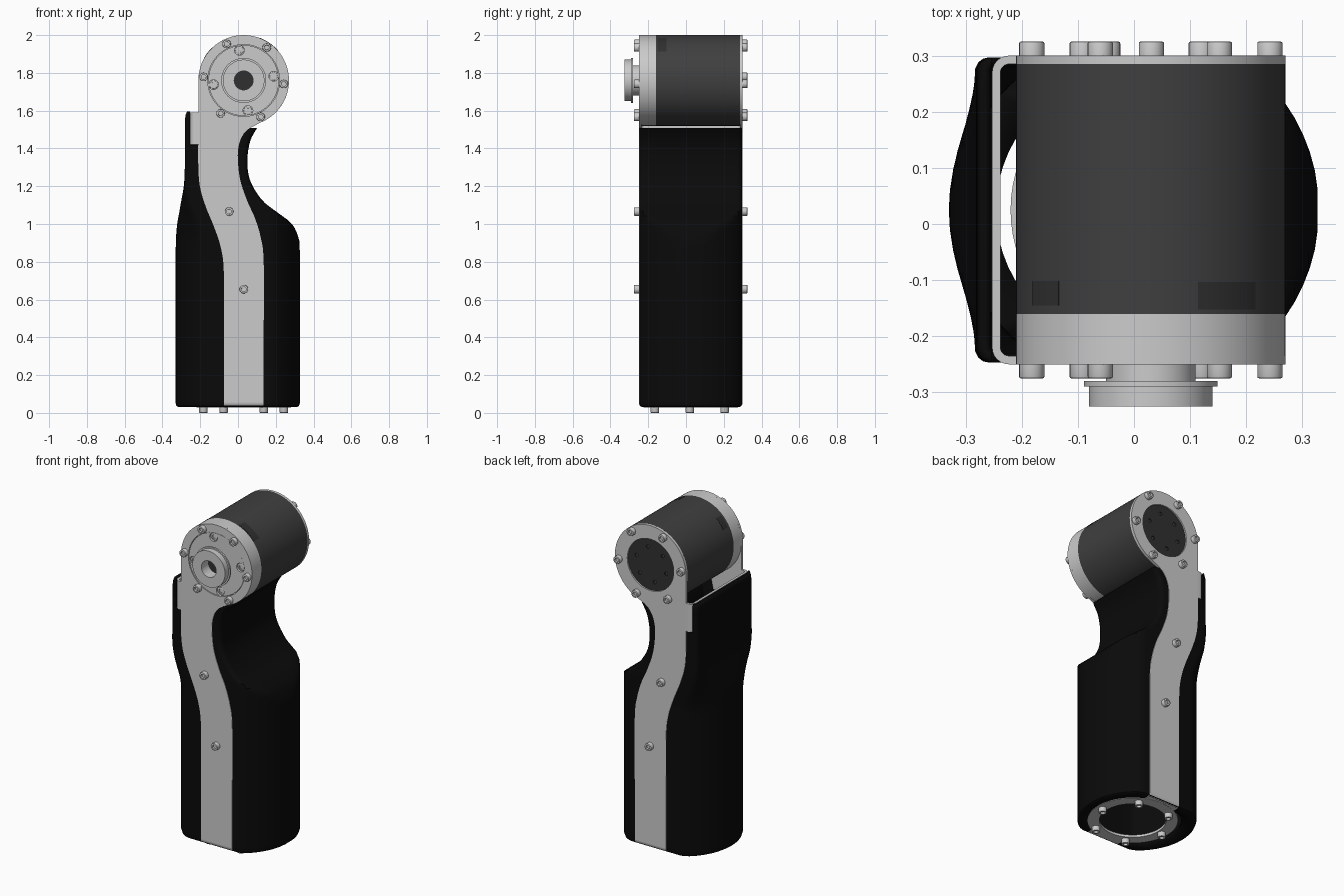
import bpy, bmesh
from math import sin, cos, pi, sqrt, radians
from mathutils import Vector, Matrix

if "Cube" in bpy.data.objects:
    bpy.data.objects.remove(bpy.data.objects["Cube"])

YC = 0.025            # middle of the body in y
MX, MZ, MR = 0.03, 1.76, 0.24   # motor axis and radius


def material(name, v):
    m = bpy.data.materials.new(name)
    m.diffuse_color = (v, v, v, 1)
    m.use_nodes = True
    m.node_tree.nodes["Principled BSDF"].inputs["Base Color"].default_value = m.diffuse_color
    return m


BLACK, DARK, DARKER = material("black", 0.003), material("dark", 0.05), material("darker", 0.03)


def smooth(ob, mat=None):
    bpy.ops.object.select_all(action='DESELECT')
    ob.select_set(True)
    bpy.context.view_layer.objects.active = ob
    bpy.ops.object.shade_smooth_by_angle(angle=radians(32))
    if mat:
        ob.data.materials.clear()
        ob.data.materials.append(mat)
    return ob


def mesh_object(name, bm, mat=None):
    me = bpy.data.meshes.new(name)
    bm.to_mesh(me)
    bm.free()
    ob = bpy.data.objects.new(name, me)
    bpy.context.collection.objects.link(ob)
    return smooth(ob, mat)


def circle(cx, cy, r, n=72, start=0.0):
    return [(cx + r * cos(start + 2 * pi * i / n), cy + r * sin(start + 2 * pi * i / n)) for i in range(n)]


def spline(pts, n=6):
    """Catmull-Rom curve through the points."""
    p = [Vector(q) for q in pts]
    p = [p[0]] + p + [p[-1]]
    out = []
    for i in range(1, len(p) - 2):
        a, b, c, d = p[i - 1:i + 3]
        for k in range(n):
            t = k / n
            out.append(tuple(0.5 * (2 * b + (c - a) * t + (2 * a - 5 * b + 4 * c - d) * t * t
                                    + (3 * b - a - 3 * c + d) * t ** 3)))
    return out + [tuple(pts[-1])]


def plate(name, loops, lo, hi, axis='y', mat=None):
    """Flat outline (with holes) extruded from lo to hi along an axis."""
    cu = bpy.data.curves.new(name, 'CURVE')
    cu.dimensions, cu.fill_mode, cu.extrude = '2D', 'BOTH', 0.5
    for loop in loops:
        s = cu.splines.new('POLY')
        s.points.add(len(loop) - 1)
        for pt, q in zip(s.points, loop):
            pt.co = (q[0], q[1], 0, 1)
        s.use_cyclic_u = True
    tmp = bpy.data.objects.new(name + "_outline", cu)
    bpy.context.collection.objects.link(tmp)
    bm = bmesh.new()
    me = bpy.data.meshes.new_from_object(tmp.evaluated_get(bpy.context.evaluated_depsgraph_get()))
    bm.from_mesh(me)
    bpy.data.objects.remove(tmp)
    bmesh.ops.remove_doubles(bm, verts=bm.verts, dist=1e-5)
    for v in bm.verts:
        a, b, h = v.co.x, v.co.y, lo + (v.co.z + 0.5) * (hi - lo)
        v.co = {'x': (h, a, b), 'y': (a, h, b), 'z': (a, b, h)}[axis]
    bmesh.ops.recalc_face_normals(bm, faces=bm.faces)
    return mesh_object(name, bm, mat)


# Black cover: sections lofted from a round base to a boxy neck
left = spline([(0.03, -0.33), (0.6, -0.33), (0.93, -0.328), (1.08, -0.308), (1.22, -0.285),
               (1.4, -0.281), (1.56, -0.28), (1.6, -0.268)])
right = spline([(0.03, 0.327), (0.5, 0.327), (0.85, 0.327), (0.92, 0.322), (1.0, 0.286), (1.063, 0.206),
                (1.127, 0.127), (1.233, 0.063), (1.34, 0.05), (1.434, 0.063), (1.49, 0.09), (1.6, 0.16)])


def lookup(tab, z):
    for (z0, a), (z1, b) in zip(tab, tab[1:]):
        if z0 <= z <= z1:
            return a + (b - a) * (z - z0) / max(z1 - z0, 1e-9)
    return tab[-1][1]


def section(z, inset=0.0):
    h, r = 0.272 - inset, 0.025
    t = min(max((z - 0.9) / 0.35, 0), 1)
    t = t * t * (3 - 2 * t)
    xl, xr = lookup(left, z) + inset, lookup(right, z) - inset
    R = 0.33 - inset
    ys = [h * sin(pi / 2 * (i / 12 - 1)) for i in range(25)]
    lft, rgt = [], []
    for y in ys:
        e = max(abs(y) - (h - r), 0) / r
        corner = r * (1 - sqrt(max(1 - e * e, 0)))
        arc = sqrt(R * R - y * y)
        rgt.append((min(xr, arc) - corner, y + YC, z))
        lft.append(((1 - t) * max(xl, -arc) + t * xl + corner, y + YC, z))
    return rgt + lft[::-1]


rings = [section(0.032, 0.012), section(0.037, 0.004)] + [section(0.05 + 1.545 * i / 70) for i in range(71)]
lip = []
for x, y, z in rings[0]:
    d = Vector((x, y - YC)).normalized() * 0.246
    lip.append((d.x, d.y + YC, z))
rings.insert(0, lip)
bm = bmesh.new()
vs = [[bm.verts.new(c) for c in ring] for ring in rings]
for a, b in zip(vs, vs[1:]):
    for j in range(len(a)):
        k = (j + 1) % len(a)
        bm.faces.new((a[j], a[k], b[k], b[j]))
cover = mesh_object("cover", bm, BLACK)
sol = cover.modifiers.new("wall", 'SOLIDIFY')
sol.thickness, sol.offset = 0.016, -1
# Cutter that opens the cover below the motor and for the bracket web
cutter = plate("cover_cutter", [[(-0.253, 1.8), (-0.253, 1.42), (-0.02, 1.42), (0.0, 1.508),
                                 (0.5, 1.508), (0.5, 1.8)]], -0.5, 0.5)
cutter.hide_render = True
cutter.hide_set(True)
cut = cover.modifiers.new("opening", 'BOOLEAN')
cut.object, cut.operation, cut.solver = cutter, 'DIFFERENCE', 'EXACT'

# Grey side straps carrying the motor
arc = [(MX + MR * cos(radians(a)), MZ + MR * sin(radians(a))) for a in range(180, -69, -4)]
strap = (spline([(-0.075, 0.055), (-0.075, 0.4), (-0.075, 0.74), (-0.09, 0.87), (-0.125, 0.98), (-0.17, 1.09),
                 (-0.2, 1.19), (-0.21, 1.3), (-0.21, 1.5), (-0.21, 1.74)])
         + arc
         + spline([(0.09, 1.522), (0.045, 1.495), (0.015, 1.45), (0.0, 1.39), (0.001, 1.31), (0.015, 1.22),
                   (0.05, 1.12), (0.09, 1.03), (0.12, 0.93), (0.136, 0.8), (0.136, 0.4), (0.136, 0.055)]))
plate("front_strap", [strap, circle(MX, MZ, 0.19)], -0.25, -0.235)
plate("back_strap", [strap, circle(MX, MZ, 0.157)], 0.285, 0.30)

# Base ring and the bent feet joining it to the straps
plate("base_ring", [circle(MX, YC, 0.25), circle(MX, YC, 0.185)], 0.029, 0.044, 'z')
foot = ([(0.2, 0.045), (0.2, 0.03)]
        + [(0.25 + 0.025 * sin(radians(a)), 0.055 - 0.025 * cos(radians(a))) for a in range(0, 91, 15)]
        + [(0.26, 0.055), (0.25, 0.045)])
for side, name in ((-1, "front_foot"), (1, "back_foot")):
    plate(name, [[(YC + side * a, b) for a, b in foot]], -0.075, 0.136, 'x')


# Bracket web wrapping behind the motor
def u_path(x0, h, r):
    q = [(x0 + r - r * sin(radians(a)), YC - h + r - r * cos(radians(a))) for a in range(0, 91, 15)]
    return [(-0.2, YC - h)] + q + [(x, 2 * YC - y) for x, y in q[::-1]] + [(-0.2, YC + h)]


plate("bracket_web", [u_path(-0.253, 0.275, 0.03) + u_path(-0.238, 0.26, 0.015)[::-1]], 1.42, 1.59, 'z')

# Motor
plate("motor_body", [circle(MX, MZ, MR, 96)], -0.16, 0.285, mat=DARK)
plate("motor_front_ring", [circle(MX, MZ, MR, 96)], -0.235, -0.16)
plate("motor_end_cap", [circle(MX, MZ, 0.156)] +
      [circle(*c, 0.011, 16) for c in circle(MX, MZ, 0.105, 6, 0.3)], 0.284, 0.292, mat=DARKER)
inner_bolts = circle(MX, MZ, 0.161, 4, radians(8))
plate("front_disc", [circle(MX, MZ, 0.187)] + [circle(*c, 0.026, 24) for c in inner_bolts], -0.247, -0.234)
for name, r, lo, hi in (("hub_neck", 0.08, -0.28, -0.246), ("hub_flange", 0.119, -0.29, -0.28),
                        ("hub", 0.11, -0.325, -0.29)):
    plate(name, [circle(MX, MZ, r), circle(MX, MZ, 0.05, 48)], lo, hi)
plate("hub_bore", [circle(MX, MZ, 0.05, 48)], -0.256, -0.245, mat=DARKER)
# Small connector panels on the motor
for name, a0, a1, y0, y1 in (("connector_panel", 39.5, 69.5, -0.152, -0.103),
                             ("small_panel", 133, 151, -0.145, -0.102)):
    angs = [radians(a0 + (a1 - a0) * i / 8) for i in range(9)]
    loop = [(MX + r * cos(a), MZ + r * sin(a)) for r, seq in ((MR + 0.0012, angs), (MR - 0.006, angs[::-1]))
            for a in seq]
    plate(name, [loop], y0, y1, mat=DARKER)

# Socket-head bolts, one shared mesh with the head top at the origin
bm = bmesh.new()
bmesh.ops.create_cone(bm, cap_ends=True, segments=24, radius1=0.0225, radius2=0.0225, depth=0.03,
                      matrix=Matrix.Translation((0, 0, -0.015)))
top = max(bm.faces, key=lambda f: f.calc_center_median().z)
bmesh.ops.bevel(bm, geom=list(top.edges), offset=0.003, segments=2, affect='EDGES', profile=0.5)
top = max(bm.faces, key=lambda f: f.calc_center_median().z)
bmesh.ops.inset_region(bm, faces=[top], thickness=0.007)
bmesh.ops.inset_region(bm, faces=[top], thickness=0.0003, depth=-0.012)
first = mesh_object("bolt", bm)
bolt_mesh = first.data
bpy.data.objects.remove(first)


def bolt(name, loc, direction):
    ob = bpy.data.objects.new(name, bolt_mesh)
    ob.matrix_world = Matrix.Translation(loc) @ Vector(direction).to_track_quat('Z', 'Y').to_matrix().to_4x4()
    bpy.context.collection.objects.link(ob)


side_bolts = circle(MX, MZ, 0.213, 6, radians(-5)) + [(-0.047, 1.066), (0.031, 0.655)]
for x, z in side_bolts:
    bolt("front_bolt", (x, -0.275, z), (0, -1, 0))
    bolt("back_bolt", (x, 0.325, z), (0, 1, 0))
for x, z in inner_bolts:
    bolt("recessed_bolt", (x, -0.241, z), (0, -1, 0))
for x, y in circle(MX, YC - 0.005, 0.213, 6):
    bolt("base_bolt", (x, y, 0), (0, 0, -1))
